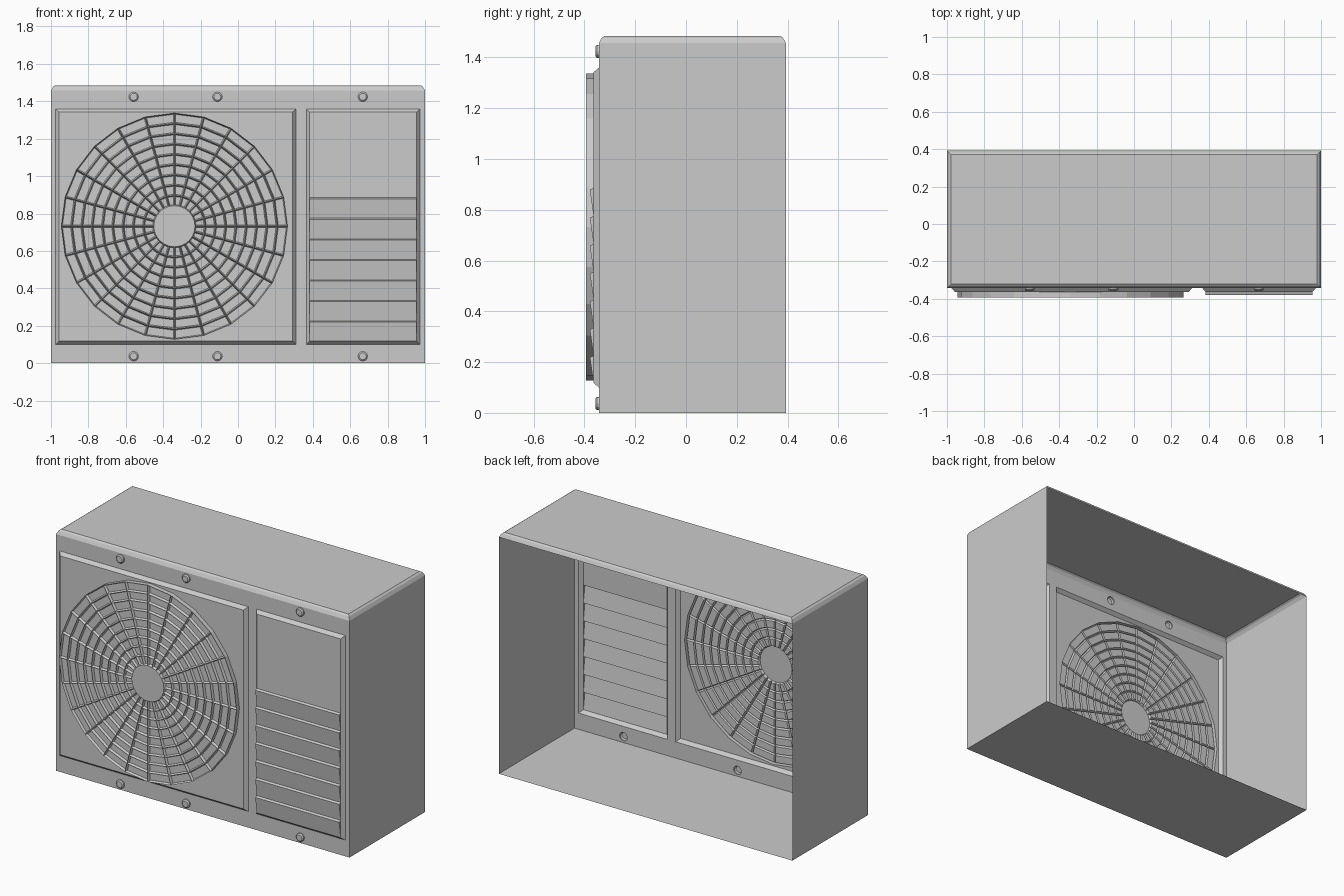
import bpy, bmesh, math
from mathutils import Vector

if "Cube" in bpy.data.objects:
    bpy.data.objects.remove(bpy.data.objects["Cube"])

paint = bpy.data.materials.new("light_grey_paint")
paint.use_nodes = True
GREY = (0.6, 0.6, 0.6, 1)
paint.diffuse_color = GREY
paint.node_tree.nodes["Principled BSDF"].inputs["Base Color"].default_value = GREY

# Main dimensions
FRONT, PANEL, FACE, BACK = -0.343, -0.364, -0.393, 0.393
WALL_TOP, TOP = 1.457, 1.485
FAN_X, FAN_Z, FAN_R, HUB_R, SPOKES, RINGS = -0.34, 0.732, 0.605, 0.11, 24, 9
BOLT_R, BOLT_SIDES = 0.026, 12
BEVEL = 0.018
FAN_PANEL = (-0.975, 0.31, 0.1, 1.36)
SIDE_PANEL = (0.365, 0.972, 0.1, 1.36)


def finish(bm, name):
    mesh = bpy.data.meshes.new(name)
    bm.to_mesh(mesh)
    bm.free()
    mesh.materials.append(paint)
    obj = bpy.data.objects.new(name, mesh)
    bpy.context.collection.objects.link(obj)
    return obj


def rect(x0, x1, z0, z1, y, inset=0):
    x0, x1, z0, z1 = x0 + inset, x1 - inset, z0 + inset, z1 - inset
    return [Vector(p) for p in ((x0, y, z0), (x1, y, z0), (x1, y, z1), (x0, y, z1))]


def circle(x, z, r, y, sides):
    angles = [math.tau * i / sides for i in range(sides)]
    return [Vector((x + r * math.cos(a), y, z + r * math.sin(a))) for a in angles]


def bridge(bm, loops, cap=False):
    """Skin a list of equally long closed loops, ordered from back to front."""
    rows = [[bm.verts.new(p) for p in loop] for loop in loops]
    n = len(rows[0])
    for a, b in zip(rows, rows[1:]):
        for i in range(n):
            j = (i + 1) % n
            bm.faces.new((a[i], a[j], b[j], b[i]))
    if cap:
        bm.faces.new(rows[-1])
    return rows


def holed_sheet(name, loops):
    """Flat sheet bounded by the first loop, pierced by the others."""
    bm = bmesh.new()
    edges = []
    for loop in loops:
        vs = [bm.verts.new(p) for p in loop]
        edges += [bm.edges.new((v, vs[i - 1])) for i, v in enumerate(vs)]
    bmesh.ops.triangle_fill(bm, edges=edges, use_beauty=True, normal=(0, -1, 0))
    for f in bm.faces:
        f.normal_update()
        if f.normal.y > 0:
            f.normal_flip()
    return finish(bm, name)


# Open-backed casing: floor and two side walls
bm = bmesh.new()
section = [(-1, WALL_TOP), (-1, 0), (1, 0), (1, WALL_TOP)]
front, back = [[bm.verts.new((x, y, z)) for x, z in section] for y in (FRONT, BACK)]
for i in range(3):
    bm.faces.new((front[i], back[i], back[i + 1], front[i + 1]))
finish(bm, "casing_walls")

# Lid with a softly chamfered rim
bm = bmesh.new()
rim = []
for inset, z in ((0, WALL_TOP), (0.011, 1.477), (0.022, TOP)):
    x, y0, y1 = 1 - inset, FRONT + inset, BACK - inset
    rim.append([Vector(p) for p in ((-x, y0, z), (x, y0, z), (x, y1, z), (-x, y1, z))])
bridge(bm, rim, cap=True)
finish(bm, "lid")

# Front plate pierced for the panels and bolts
bolts = [(x, z) for x in (-0.558, -0.11, 0.667) for z in (0.037, 1.424)]
holes = [rect(*p, FRONT) for p in (FAN_PANEL, SIDE_PANEL)]
holes += [circle(x, z, BOLT_R, FRONT, BOLT_SIDES) for x, z in bolts]
holed_sheet("front_plate", [rect(-1, 1, 0, WALL_TOP, FRONT)] + holes)

# Hollow bolt heads
for i, (x, z) in enumerate(bolts):
    bm = bmesh.new()
    steps = ((BOLT_R, FRONT), (BOLT_R, -0.351), (0.019, -0.357))
    bridge(bm, [circle(x, z, r, y, BOLT_SIDES) for r, y in steps], cap=True)
    finish(bm, f"bolt_{i + 1}")

# Sloped frames around both raised panels
for name, p in (("fan_panel_frame", FAN_PANEL), ("side_panel_frame", SIDE_PANEL)):
    bm = bmesh.new()
    bridge(bm, [rect(*p, FRONT), rect(*p, PANEL, BEVEL)])
    finish(bm, name)

# Fan panel with its round opening
holed_sheet("fan_panel", [rect(*FAN_PANEL, PANEL, BEVEL),
                          circle(FAN_X, FAN_Z, FAN_R, PANEL, SPOKES)])

# Fan grille: polar grid with every cell pressed in between the ribs
bm = bmesh.new()
loops = [circle(FAN_X, FAN_Z, FAN_R, PANEL, SPOKES)]
for k in range(RINGS + 1):
    r = FAN_R + (HUB_R - FAN_R) * k / RINGS
    loops.append(circle(FAN_X, FAN_Z, r, FACE, SPOKES))
bridge(bm, loops, cap=True)
bm.normal_update()
cells = [f for f in bm.faces if f.normal.y < -0.9 and len(f.verts) == 4]
bmesh.ops.inset_individual(bm, faces=cells, thickness=0.006, use_even_offset=True)
for f in cells:
    for v in f.verts:
        v.co.y += 0.015
finish(bm, "fan_grille")

# Side panel: flat upper part, then a run of louvres
x0, x1 = SIDE_PANEL[0] + BEVEL, SIDE_PANEL[1] - BEVEL
SLATS, SLAT_TOP, PITCH, LIP = 7, 0.885, 0.11, -0.379
bm = bmesh.new()
bottom = SIDE_PANEL[2] + BEVEL
profile = [(PANEL, SIDE_PANEL[3] - BEVEL), (PANEL, SLAT_TOP)]
for i in range(SLATS):
    z = SLAT_TOP - i * PITCH
    end = z - PITCH if i < SLATS - 1 else bottom
    profile += [(LIP, z - 0.006), (PANEL, end)]
left, right = [[bm.verts.new((x, y, z)) for y, z in profile] for x in (x0, x1)]
for i in range(len(profile) - 1):
    bm.faces.new((left[i], left[i + 1], right[i + 1], right[i]))
# Triangular louvre ends
for i in range(1, len(profile) - 2, 2):
    bm.faces.new((left[i], left[i + 2], left[i + 1]))
    bm.faces.new((right[i], right[i + 1], right[i + 2]))
finish(bm, "louvre_panel")
